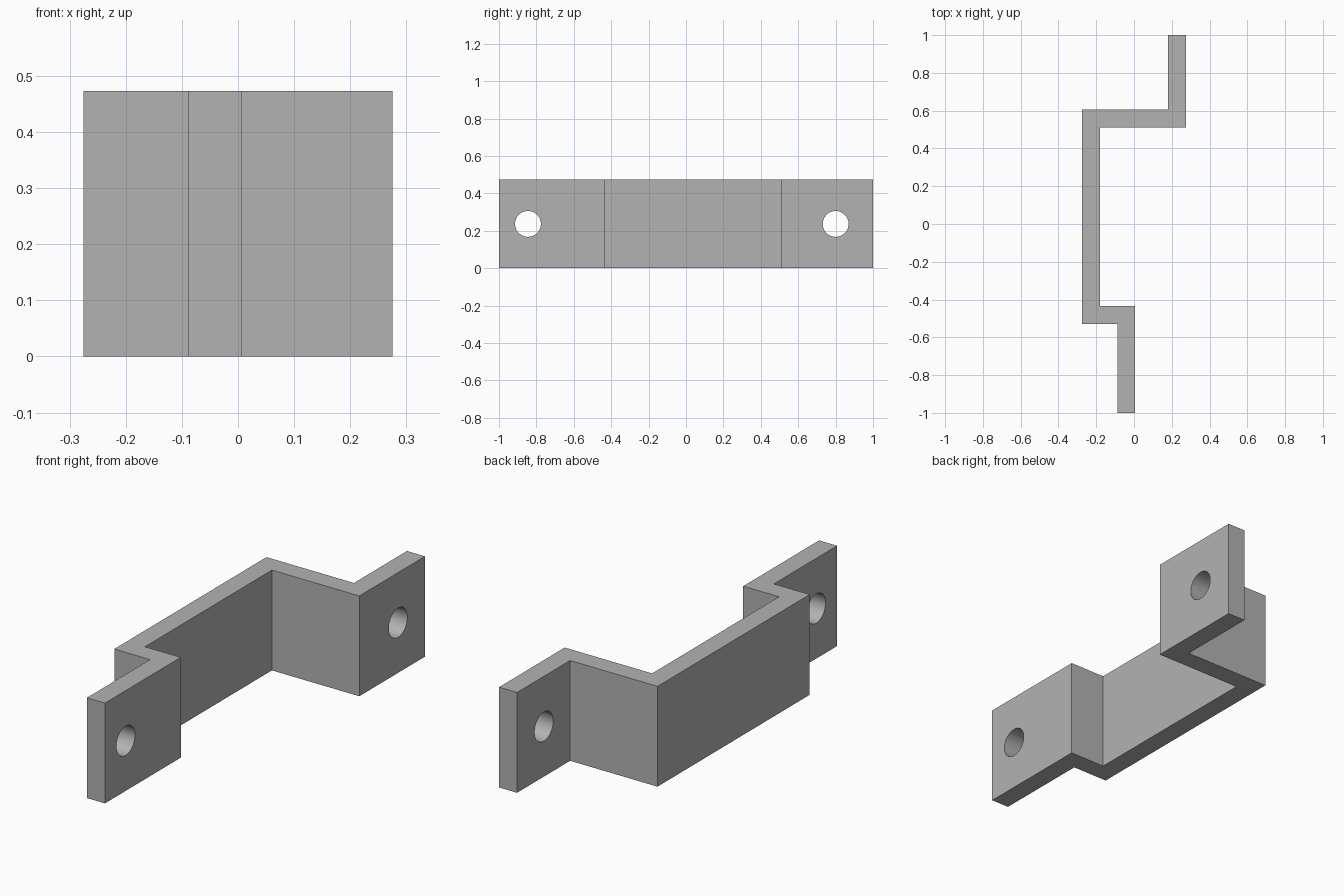
import bpy
import bmesh
from math import radians

cube = bpy.data.objects.get("Cube")
if cube:
    bpy.data.objects.remove(cube, do_unlink=True)

HEIGHT = 0.473
T = 0.094                      # sheet thickness
BACK = -0.275                  # outer face of the web
LONG, SHORT = 0.275, 0.006     # outer faces of the two flanges
STEP_L, STEP_S = 0.511, -0.435 # inner faces of the two legs

# Bent strip outline, seen from above
outline = [
    (SHORT - T, -1), (SHORT, -1), (SHORT, STEP_S), (BACK + T, STEP_S),
    (BACK + T, STEP_L), (LONG, STEP_L), (LONG, 1), (LONG - T, 1),
    (LONG - T, STEP_L + T), (BACK, STEP_L + T),
    (BACK, STEP_S - T), (SHORT - T, STEP_S - T),
]

mat = bpy.data.materials.new("plain_grey")
mat.use_nodes = True
grey = (0.45, 0.45, 0.45, 1)
mat.diffuse_color = grey
mat.node_tree.nodes["Principled BSDF"].inputs["Base Color"].default_value = grey

# Extrude the outline into the bracket
bm = bmesh.new()
base = bm.faces.new([bm.verts.new((x, y, 0)) for x, y in outline])
top = bmesh.ops.extrude_face_region(bm, geom=[base])["geom"]
bmesh.ops.translate(bm, vec=(0, 0, HEIGHT),
                    verts=[v for v in top if isinstance(v, bmesh.types.BMVert)])
bmesh.ops.recalc_face_normals(bm, faces=bm.faces)
mesh = bpy.data.meshes.new("bracket")
bm.to_mesh(mesh)
bm.free()
mesh.materials.append(mat)
bracket = bpy.data.objects.new("bracket", mesh)
bpy.context.collection.objects.link(bracket)


def drill(x, y):
    """Cut a round screw hole through a flange along x."""
    bpy.ops.mesh.primitive_cylinder_add(
        vertices=64, radius=0.069, depth=T * 2,
        location=(x, y, HEIGHT / 2), rotation=(0, radians(90), 0))
    cutter = bpy.context.object
    cutter.name = "hole_cutter"
    cutter.hide_render = True
    cutter.data.materials.append(mat)
    bpy.context.view_layer.objects.active = bracket
    mod = bracket.modifiers.new("screw_hole", 'BOOLEAN')
    mod.operation = 'DIFFERENCE'
    mod.solver = 'EXACT'
    mod.object = cutter
    bpy.ops.object.modifier_apply(modifier=mod.name)
    bpy.data.objects.remove(cutter, do_unlink=True)


drill(SHORT - T / 2, -0.845)
drill(LONG - T / 2, 0.80)

# Round hole walls, crisp bends
bpy.ops.object.select_all(action='DESELECT')
bracket.select_set(True)
bpy.context.view_layer.objects.active = bracket
bpy.ops.object.shade_smooth_by_angle(angle=radians(30))
